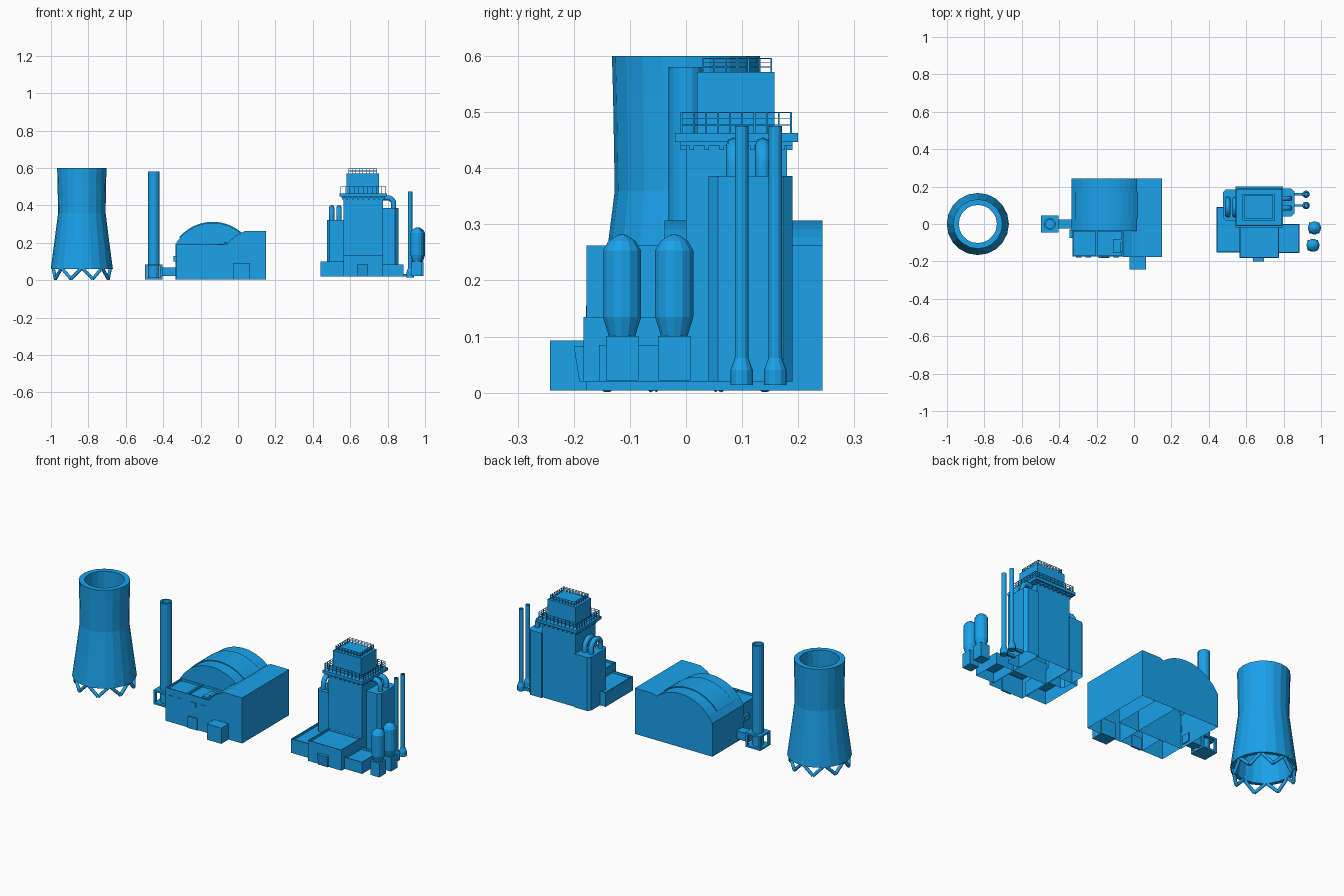
import bpy, bmesh
from math import sin, cos, pi, sqrt
from mathutils import Vector

if "Cube" in bpy.data.objects:
    bpy.data.objects.remove(bpy.data.objects["Cube"])

BLUE = bpy.data.materials.new("blue_paint")
BLUE.diffuse_color = (0.01, 0.36, 0.83, 1)
BLUE.use_nodes = True
BLUE.node_tree.nodes["Principled BSDF"].inputs["Base Color"].default_value = BLUE.diffuse_color


def finish(name, bm):
    bmesh.ops.remove_doubles(bm, verts=bm.verts, dist=1e-5)
    bmesh.ops.recalc_face_normals(bm, faces=bm.faces)
    me = bpy.data.meshes.new(name)
    bm.to_mesh(me)
    bm.free()
    me.materials.append(BLUE)
    ob = bpy.data.objects.new(name, me)
    bpy.context.collection.objects.link(ob)
    return ob


def add_box(bm, x0, x1, y0, y1, z0, z1):
    v = bmesh.ops.create_cube(bm, size=1)["verts"]
    for p in v:
        p.co = ((x0 + x1) / 2 + p.co.x * (x1 - x0), (y0 + y1) / 2 + p.co.y * (y1 - y0),
                (z0 + z1) / 2 + p.co.z * (z1 - z0))


def boxes(name, *dims):
    bm = bmesh.new()
    for d in dims:
        add_box(bm, *d)
    return finish(name, bm)


def extrude(bm, faces, vec):
    ext = bmesh.ops.extrude_face_region(bm, geom=faces)["geom"]
    bmesh.ops.translate(bm, vec=vec, verts=[g for g in ext if isinstance(g, bmesh.types.BMVert)])


def open_bottom(bm):
    """Remove the downward faces, leaving a hollow shell."""
    bmesh.ops.recalc_face_normals(bm, faces=bm.faces)
    bmesh.ops.delete(bm, geom=[f for f in bm.faces if f.normal.z < -0.9], context='FACES_ONLY')


def hall(name, dims, rim=0.008, drop=0.012):
    """Hollow block with a parapet round a sunken roof."""
    bm = bmesh.new()
    add_box(bm, *dims)
    open_bottom(bm)
    top = [f for f in bm.faces if f.normal.z > 0.9]
    bmesh.ops.inset_region(bm, faces=top, thickness=rim)
    extrude(bm, top, (0, 0, -drop))
    bmesh.ops.delete(bm, geom=[f for f in top if f.is_valid], context='FACES')
    return finish(name, bm)


def lathe(name, x, y, profile, n=16, closed=False):
    bm = bmesh.new()
    rings = [[bm.verts.new((x + r * cos(2 * pi * i / n), y + r * sin(2 * pi * i / n), z))
              for i in range(n)] for r, z in profile]
    pairs = list(zip(rings, rings[1:])) + ([(rings[-1], rings[0])] if closed else [])
    for a, b in pairs:
        for i in range(n):
            j = (i + 1) % n
            bm.faces.new((a[i], a[j], b[j], b[i]))
    return finish(name, bm)


def extrude_y(name, profile, y0, y1):
    bm = bmesh.new()
    f = bm.faces.new([bm.verts.new((x, y0, z)) for x, z in profile])
    extrude(bm, [f], (0, y1 - y0, 0))
    open_bottom(bm)
    return finish(name, bm)


def prism(name, outline, z0, z1):
    bm = bmesh.new()
    f = bm.faces.new([bm.verts.new((x, y, z0)) for x, y in outline])
    extrude(bm, [f], (0, 0, z1 - z0))
    open_bottom(bm)
    return finish(name, bm)


def pipe(name, pts, r):
    cu = bpy.data.curves.new(name, 'CURVE')
    cu.dimensions = '3D'
    cu.bevel_depth, cu.bevel_resolution, cu.use_fill_caps = r, 2, True
    sp = cu.splines.new('POLY')
    sp.points.add(len(pts) - 1)
    for p, c in zip(sp.points, pts):
        p.co = (*c, 1)
    cu.materials.append(BLUE)
    ob = bpy.data.objects.new(name, cu)
    bpy.context.collection.objects.link(ob)
    return ob


def railing(name, x0, x1, y0, y1, z, h, nx, ny, t=0.002):
    bm = bmesh.new()
    for i in range(nx + 1):
        x = x0 + (x1 - x0) * i / nx
        for y in (y0, y1):
            add_box(bm, x - t, x + t, y - t, y + t, z, z + h)
    for i in range(1, ny):
        y = y0 + (y1 - y0) * i / ny
        for x in (x0, x1):
            add_box(bm, x - t, x + t, y - t, y + t, z, z + h)
    for k in (0.4, 0.7, 1.0):
        zz = z + h * k
        for y in (y0, y1):
            add_box(bm, x0 - t, x1 + t, y - t, y + t, zz - t, zz)
        for x in (x0, x1):
            add_box(bm, x - t, x + t, y0, y1, zz - t, zz)
    return finish(name, bm)


# Cooling tower shell and zigzag legs
TX = -0.835
lathe("cooling_tower_shell", TX, 0, [(0.166, 0.06), (0.146, 0.21), (0.127, 0.36), (0.13, 0.53), (0.132, 0.6),
      (0.102, 0.6), (0.102, 0.53), (0.104, 0.36), (0.124, 0.21), (0.145, 0.06)], 20, True)
for i in range(16):
    def foot(k):
        a = 2 * pi * (k + 1) / 16
        return (TX + 0.153 * cos(a), 0.153 * sin(a), 0.066 if k % 2 else 0.007)
    pipe(f"tower_leg_{i}", [foot(i), foot(i + 1)], 0.009)

# Chimney standing in an open frame, with a duct to the hall
cx = -0.45
lathe("chimney", cx, 0, [(0.031, 0.01), (0.031, 0.58), (0.023, 0.58), (0.023, 0.01)], 16, True)
frame = [(cx - 0.046, cx + 0.046, -0.046, 0.046, z, z + 0.01) for z in (0.004, 0.075)]
for sx in (-1, 1):
    for sy in (-1, 1):
        px, py = cx + sx * 0.04, sy * 0.04
        frame.append((px - 0.006, px + 0.006, py - 0.006, py + 0.006, 0.004, 0.085))
boxes("chimney_frame", *frame)
boxes("chimney_duct", (-0.41, -0.33, -0.025, 0.025, 0.022, 0.068))

# Turbine hall: barrel vault with a raised band
R, zc, ax = 0.2315, 0.0755, -0.135


def arch(r, half):
    return [(x, zc + sqrt(r * r - (x - ax) ** 2)) for x in [ax - half + 2 * half * i / 14 for i in range(15)]]


extrude_y("vaulted_hall", [(-0.335, 0.004)] + arch(R, 0.2) + [(0.065, 0.004)], -0.038, 0.243)
extrude_y("vault_band", arch(R + 0.005, 0.18), 0.03, 0.17)
# Side block with a sloping shoulder
extrude_y("side_block", [(-0.06, 0.004), (-0.06, 0.19), (-0.045, 0.21), (-0.01, 0.24), (0.035, 0.262),
                         (0.15, 0.262), (0.15, 0.004)], -0.177, 0.243)
# Front annex with roof unit, windows and entrance
hall("front_annex_left", (-0.33, -0.2, -0.175, -0.035, 0.004, 0.192))
hall("front_annex_right", (-0.2, -0.06, -0.175, -0.035, 0.004, 0.192))
boxes("roof_unit", (-0.113, -0.063, -0.155, -0.08, 0.178, 0.194), (-0.075, -0.06, -0.15, -0.1, 0.19, 0.205))
boxes("annex_windows", *[(x, x + 0.03, -0.178, -0.174, 0.13, 0.155) for x in (-0.31, -0.26, -0.17, -0.11)])
boxes("annex_door", (-0.19, -0.13, -0.181, -0.17, 0.004, 0.07))
boxes("gatehouse", (-0.025, 0.065, -0.242, -0.17, 0.004, 0.093))
boxes("hall_side_pipe_box", (-0.345, -0.33, -0.075, -0.03, 0.1, 0.13))

# Boiler house: low front buildings
hall("low_wing_left", (0.44, 0.57, -0.153, 0.09, 0.02, 0.1))
hall("low_wing_right", (0.77, 0.885, -0.155, 0.0, 0.02, 0.085))
hall("low_centre", (0.565, 0.775, -0.183, 0.005, 0.02, 0.135))
porch = boxes("porch", (0.635, 0.695, -0.2, -0.18, 0.02, 0.083))
for v in porch.data.vertices:
    if v.co.y < -0.19 and v.co.z < 0.05:
        v.co.y = -0.19

# Boiler tower with platform, brackets, upper block and railings
prism("boiler_tower", [(0.565, 0), (0.775, 0), (0.775, 0.18), (0.565, 0.18)], 0.02, 0.446)
boxes("platform", (0.543, 0.797, -0.02, 0.2, 0.447, 0.463), (0.553, 0.787, -0.01, 0.19, 0.44, 0.447))
brackets = []
for i in range(7):
    y = 0.01 + i * 0.027
    x = 0.585 + i * 0.0285
    brackets += [(0.555, 0.785, y - 0.004, y + 0.004, 0.432, 0.447),
                 (x - 0.004, x + 0.004, -0.01, 0.19, 0.432, 0.447)]
boxes("platform_brackets", *brackets)
boxes("upper_block", (0.58, 0.755, 0.02, 0.158, 0.46, 0.571))
railing("platform_railing", 0.55, 0.79, -0.008, 0.187, 0.463, 0.037, 10, 9, 0.0015)
railing("roof_railing", 0.592, 0.743, 0.03, 0.152, 0.571, 0.025, 8, 6, 0.0015)

# Right annex with chamfered outer corners and two bent pipes
prism("right_annex", [(0.77, 0.04), (0.84, 0.04), (0.857, 0.057), (0.857, 0.173), (0.84, 0.19), (0.77, 0.19)],
      0.02, 0.386)
arcs = [pi * i / 8 for i in range(9)]
for k, y in enumerate((0.085, 0.137)):
    pipe(f"right_bent_pipe_{k}", [(0.775, y, 0.44)] +
         [(0.8 + 0.032 * sin(a / 2), y, 0.408 + 0.032 * cos(a / 2)) for a in arcs] + [(0.832, y, 0.38)], 0.014)

# Left annex with two hairpin pipes
prism("left_annex", [(0.57, 0.02), (0.49, 0.02), (0.475, 0.035), (0.475, 0.17), (0.49, 0.185), (0.57, 0.185)],
      0.02, 0.322)
for k, x in enumerate((0.501, 0.54)):
    pipe(f"left_hairpin_pipe_{k}", [(x, 0.132, 0.31)] +
         [(x, 0.09 + 0.042 * cos(a), 0.346 + 0.042 * sin(a)) for a in arcs] + [(x, 0.048, 0.31)], 0.014)

# Slim stacks with flared bases, tied to the annex
for k, y in enumerate((0.099, 0.159)):
    lathe(f"slim_stack_{k}", 0.92, y, [(0, 0.014), (0.02, 0.014), (0.02, 0.04), (0.012, 0.062), (0.012, 0.475),
          (0.008, 0.475), (0.008, 0.44), (0, 0.44)], 12)
    boxes(f"stack_duct_{k}", (0.85, 0.91, y - 0.006, y + 0.006, 0.02, 0.034))

# Storage silos on square bases
for k, (x, y) in enumerate(((0.957, -0.114), (0.965, -0.021))):
    lathe(f"silo_{k}", x, y, [(0, 0.1), (0.024, 0.1), (0.035, 0.135), (0.035, 0.253), (0.025, 0.27),
          (0.008, 0.281), (0, 0.282)], 14)
    boxes(f"silo_base_{k}", (x - 0.029, x + 0.027, y - 0.029, y + 0.029, 0.022, 0.101))
